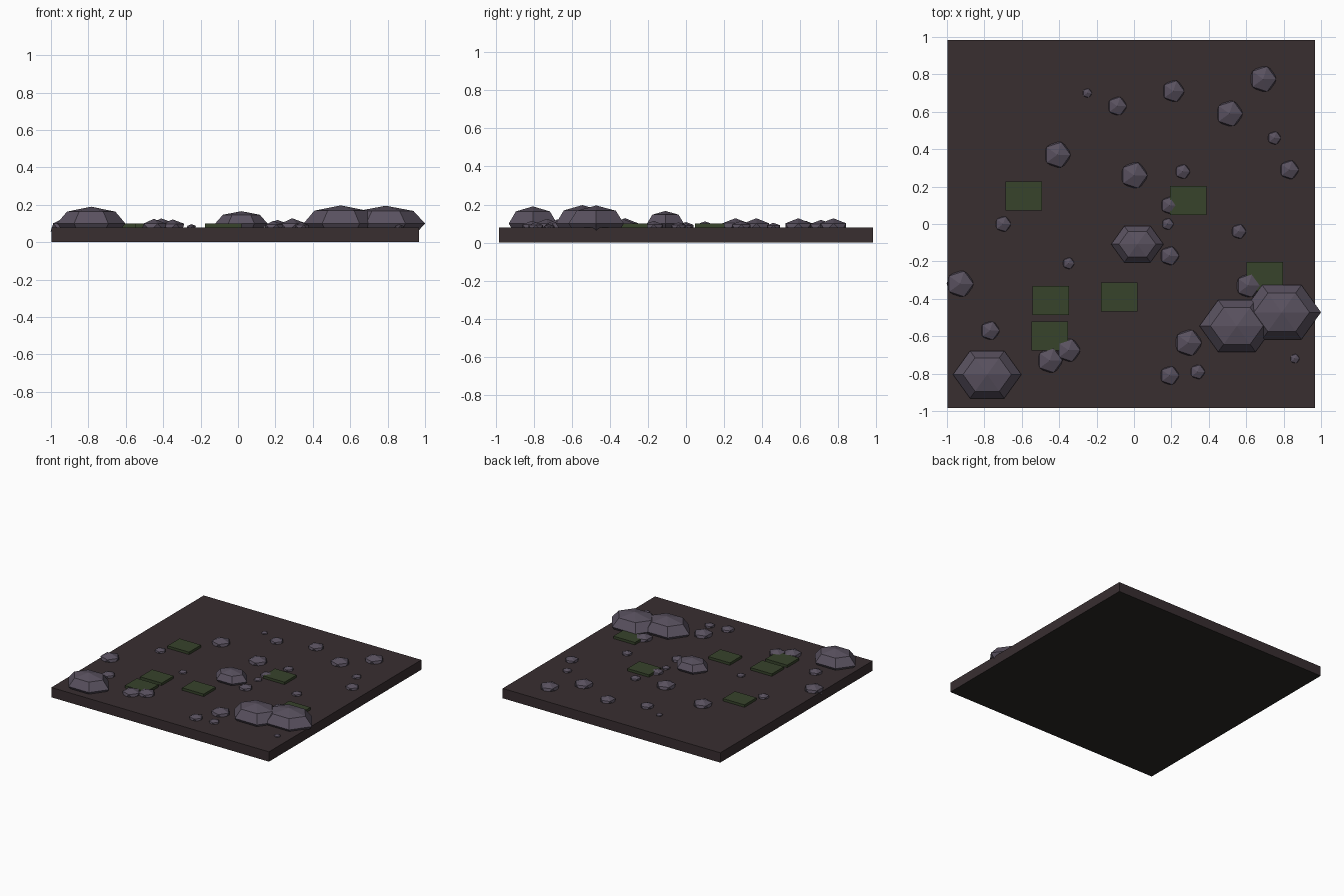
import bpy, bmesh
from math import sin, cos, pi
from mathutils import Matrix

if "Cube" in bpy.data.objects:
    bpy.data.objects.remove(bpy.data.objects["Cube"], do_unlink=True)


def material(name, hex_colour):
    """Flat material from an sRGB hex string."""
    srgb = [int(hex_colour[i:i + 2], 16) / 255 for i in (0, 2, 4)]
    linear = [((c + 0.055) / 1.055) ** 2.4 for c in srgb] + [1]
    mat = bpy.data.materials.new(name)
    mat.use_nodes = True
    mat.diffuse_color = linear
    mat.node_tree.nodes["Principled BSDF"].inputs["Base Color"].default_value = linear
    return mat


soil = material("dark_soil", "382e30")
underside = material("soil_underside", "2a2826")
stone = material("grey_stone", "59515f")
grass = material("dark_grass", "37432b")


def add_object(name, bm, *mats):
    """Turn a bmesh into a flat-shaded object."""
    bmesh.ops.recalc_face_normals(bm, faces=bm.faces)
    mesh = bpy.data.meshes.new(name)
    bm.to_mesh(mesh)
    bm.free()
    for mat in mats:
        mesh.materials.append(mat)
    obj = bpy.data.objects.new(name, mesh)
    bpy.context.collection.objects.link(obj)
    return obj


def box(name, centre, size, *mats):
    bm = bmesh.new()
    place = Matrix.Translation(centre) @ Matrix.Diagonal((*size, 1))
    bmesh.ops.create_cube(bm, size=1, matrix=place)
    return add_object(name, bm, *mats)


def boulder(name, x, y, z, rx, ry, rz):
    """Six-sided squashed dome with two rings below and above its widest ring."""
    bm = bmesh.new()
    rings = []
    for lat in (-pi / 4, 0, pi / 4):
        rings.append([bm.verts.new((x + rx * cos(lat) * cos(k * pi / 3),
                                    y + ry * cos(lat) * sin(k * pi / 3),
                                    z + rz * sin(lat))) for k in range(6)])
    low = bm.verts.new((x, y, z - rz))
    peak = bm.verts.new((x, y, z + rz))
    for k in range(6):
        n = (k + 1) % 6
        bm.faces.new((low, rings[0][n], rings[0][k]))
        bm.faces.new((peak, rings[2][k], rings[2][n]))
        for a, b in zip(rings, rings[1:]):
            bm.faces.new((a[k], a[n], b[n], b[k]))
    return add_object(name, bm, stone)


def pebble(name, x, y, r):
    """Flattened icosahedron half sunk in the ground."""
    bm = bmesh.new()
    place = Matrix.Translation((x, y, GROUND)) @ Matrix.Diagonal((r, r, r * 0.6, 1))
    bmesh.ops.create_icosphere(bm, subdivisions=1, radius=1, matrix=place)
    return add_object(name, bm, stone)


# Ground slab with a darker underside
GROUND = 0.08
slab = box("ground_slab", (-0.015, 0, GROUND / 2), (1.965, 1.965, GROUND), soil, underside)
for face in slab.data.polygons:
    face.material_index = int(face.normal.z < -0.5)

# Grass patches
patches = [(-.59, .15), (.29, .125), (.7, -.28), (-.445, -.41), (-.08, -.39), (-.45, -.6)]
for i, (x, y) in enumerate(patches):
    box(f"grass_patch_{i}", (x, y, GROUND), (0.195, 0.155, 0.04), grass)

# Large boulders: x, y, half width, peak height
boulders = [(-.785, -.805, .183, .19), (.018, -.108, .14, .166),
            (.55, -.545, .2, .197), (.79, -.472, .21, .195)]
for i, (x, y, r, top) in enumerate(boulders):
    mid = 0.1
    boulder(f"boulder_{i}", x, y, mid, r, r * 0.8, top - mid)

# Scattered small stones: x, y, radius
pebbles = [
    (.69, .775, .079), (.51, .59, .079), (.21, .71, .066), (-.09, .63, .057),
    (-.25, .7, .028), (.75, .46, .04), (.83, .29, .057), (.26, .28, .044),
    (0, .26, .08), (-.41, .37, .079), (.19, .1, .053), (.18, 0, .035),
    (.56, -.04, .044), (.19, -.17, .057), (-.7, 0, .047), (-.35, -.21, .035),
    (-.93, -.32, .08), (-.77, -.57, .057), (-.45, -.73, .075), (-.35, -.675, .07),
    (.61, -.33, .072), (.29, -.635, .08), (.19, -.81, .057), (.34, -.79, .044),
    (.86, -.72, .028)]
for i, (x, y, r) in enumerate(pebbles):
    pebble(f"small_stone_{i}", x, y, r)
